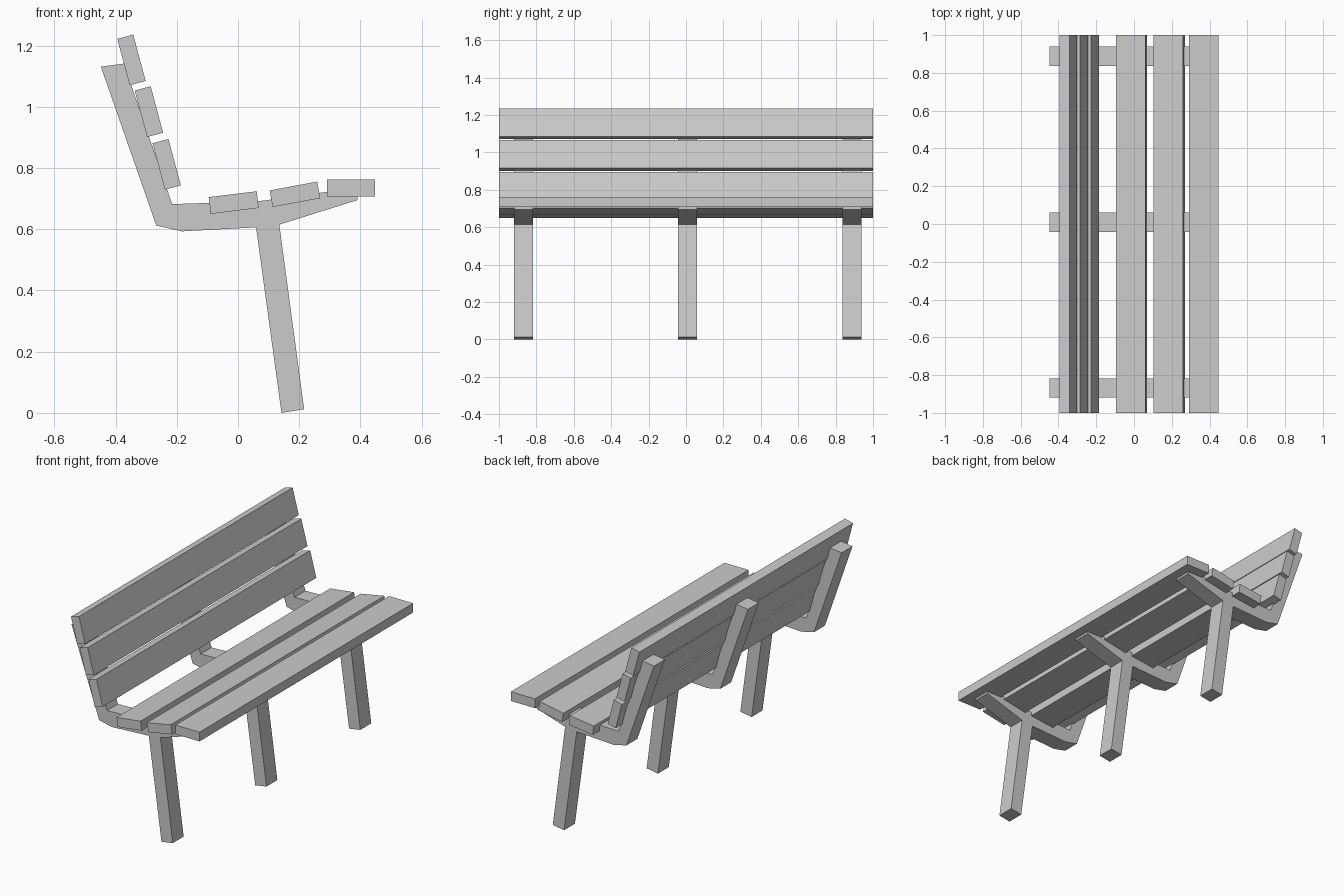
import bpy, bmesh
from math import radians, cos, sin

if "Cube" in bpy.data.objects:
    bpy.data.objects.remove(bpy.data.objects["Cube"])


def extrude_profile(name, pts, y0, y1):
    """Extrude an (x, z) outline along y."""
    bm = bmesh.new()
    face = bm.faces.new([bm.verts.new((x, y0, z)) for x, z in pts])
    ext = bmesh.ops.extrude_face_region(bm, geom=[face])
    verts = [g for g in ext["geom"] if isinstance(g, bmesh.types.BMVert)]
    bmesh.ops.translate(bm, verts=verts, vec=(0, y1 - y0, 0))
    bmesh.ops.recalc_face_normals(bm, faces=bm.faces)
    mesh = bpy.data.meshes.new(name)
    bm.to_mesh(mesh)
    bm.free()
    obj = bpy.data.objects.new(name, mesh)
    bpy.context.collection.objects.link(obj)
    return obj


def slat(name, x, z, angle, length=0.158, thick=0.055):
    """Full-width plank, centred at (x, z), tilted in the xz plane."""
    c, s = cos(radians(angle)), sin(radians(angle))
    corners = [(-1, -1), (1, -1), (1, 1), (-1, 1)]
    pts = [(x + c * u * length / 2 - s * v * thick / 2,
            z + s * u * length / 2 + c * v * thick / 2) for u, v in corners]
    return extrude_profile(name, pts, -1, 1)


# Bent frames: back upright, seat rail and tapered front arm
frame = [(-0.448, 1.131), (-0.373, 1.141), (-0.215, 0.682), (0.065, 0.691),
         (0.29, 0.722), (0.39, 0.74), (0.39, 0.695), (0.135, 0.615),
         (0.059, 0.606), (-0.183, 0.593), (-0.267, 0.612)]
# Single slanted leg under each frame
leg = [(0.059, 0.606), (0.135, 0.615), (0.216, 0.012), (0.142, 0.0)]

for i, y in enumerate((-0.868, 0.009, 0.888), 1):
    extrude_profile(f"frame_{i}", frame, y - 0.051, y + 0.051)
    extrude_profile(f"leg_{i}", leg, y - 0.051, y + 0.051)

# Seat slats, back to front
for i, (x, z, a) in enumerate([(-0.014, 0.687, 7), (0.186, 0.714, 10.5),
                               (0.369, 0.735, 0)], 1):
    slat(f"seat_slat_{i}", x, z, a)

# Backrest slats, top to bottom
for i, (x, z) in enumerate([(-0.348, 1.153), (-0.291, 0.984),
                            (-0.233, 0.812)], 1):
    slat(f"back_slat_{i}", x, z, -75, 0.157, 0.054)
